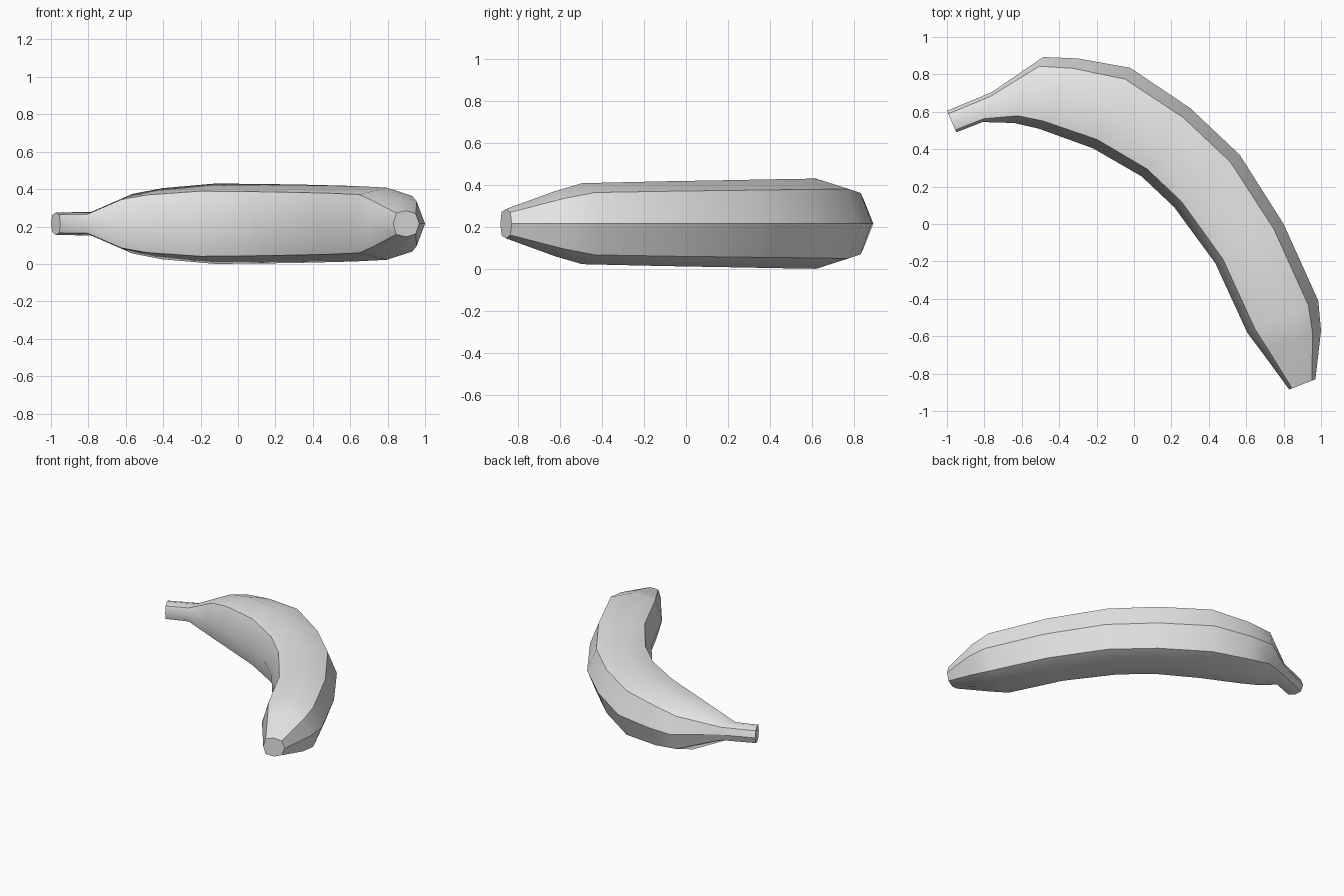
import bpy
import bmesh
from mathutils import Vector

cube = bpy.data.objects.get("Cube")
if cube:
    bpy.data.objects.remove(cube, do_unlink=True)

# One plain colour for the whole fruit
skin = bpy.data.materials.new("light_grey")
skin.use_nodes = True
grey = (0.8, 0.8, 0.8, 1)
skin.diffuse_color = grey
skin.node_tree.nodes["Principled BSDF"].inputs["Base Color"].default_value = grey

# Rings from stem to tip: outer edge x y, inner edge x y, half height
RINGS = [
    (-1.0, 0.605, -0.95, 0.49, 0.06),
    (-0.76, 0.705, -0.81, 0.545, 0.063),
    (-0.485, 0.893, -0.64, 0.54, 0.16),
    (-0.3, 0.885, -0.51, 0.51, 0.19),
    (-0.02, 0.835, -0.22, 0.405, 0.215),
    (0.3, 0.62, 0.04, 0.255, 0.212),
    (0.565, 0.37, 0.215, 0.09, 0.208),
    (0.8, 0.0, 0.435, -0.21, 0.202),
    (0.985, -0.41, 0.605, -0.58, 0.193),
    (1.0, -0.57, 0.68, -0.68, 0.155),
    (0.97, -0.83, 0.83, -0.885, 0.07),
]
MID_Z = 0.215

# Eight-sided section: share of the way from outer to inner edge, share of height
SECTION = [(0, 0), (0.14, 0.77), (0.5, 1), (0.89, 0.81),
           (1, 0), (0.89, -0.81), (0.5, -1), (0.14, -0.77)]
SHARP_RIDGES = {0, 1, 3, 5, 7}

bm = bmesh.new()
loops = []
for ox, oy, ix, iy, h in RINGS:
    outer, inner = Vector((ox, oy, MID_Z)), Vector((ix, iy, MID_Z))
    loops.append([bm.verts.new(outer.lerp(inner, t) + Vector((0, 0, k * h)))
                  for t, k in SECTION])

# Skin between neighbouring rings
n = len(SECTION)
for a, b in zip(loops, loops[1:]):
    for i in range(n):
        j = (i + 1) % n
        bm.faces.new((a[i], a[j], b[j], b[i])).smooth = True

# Flat ends of stem and tip
for ring in (loops[0], loops[-1]):
    cap = bm.faces.new(ring)
    for edge in cap.edges:
        edge.smooth = False

# Crisp lengthwise ridges, soft top, belly and inside
for a, b in zip(loops, loops[1:]):
    for i in SHARP_RIDGES:
        bm.edges.get((a[i], b[i])).smooth = False

bmesh.ops.recalc_face_normals(bm, faces=bm.faces)
mesh = bpy.data.meshes.new("banana")
bm.to_mesh(mesh)
bm.free()
mesh.materials.append(skin)
banana = bpy.data.objects.new("banana", mesh)
bpy.context.collection.objects.link(banana)
